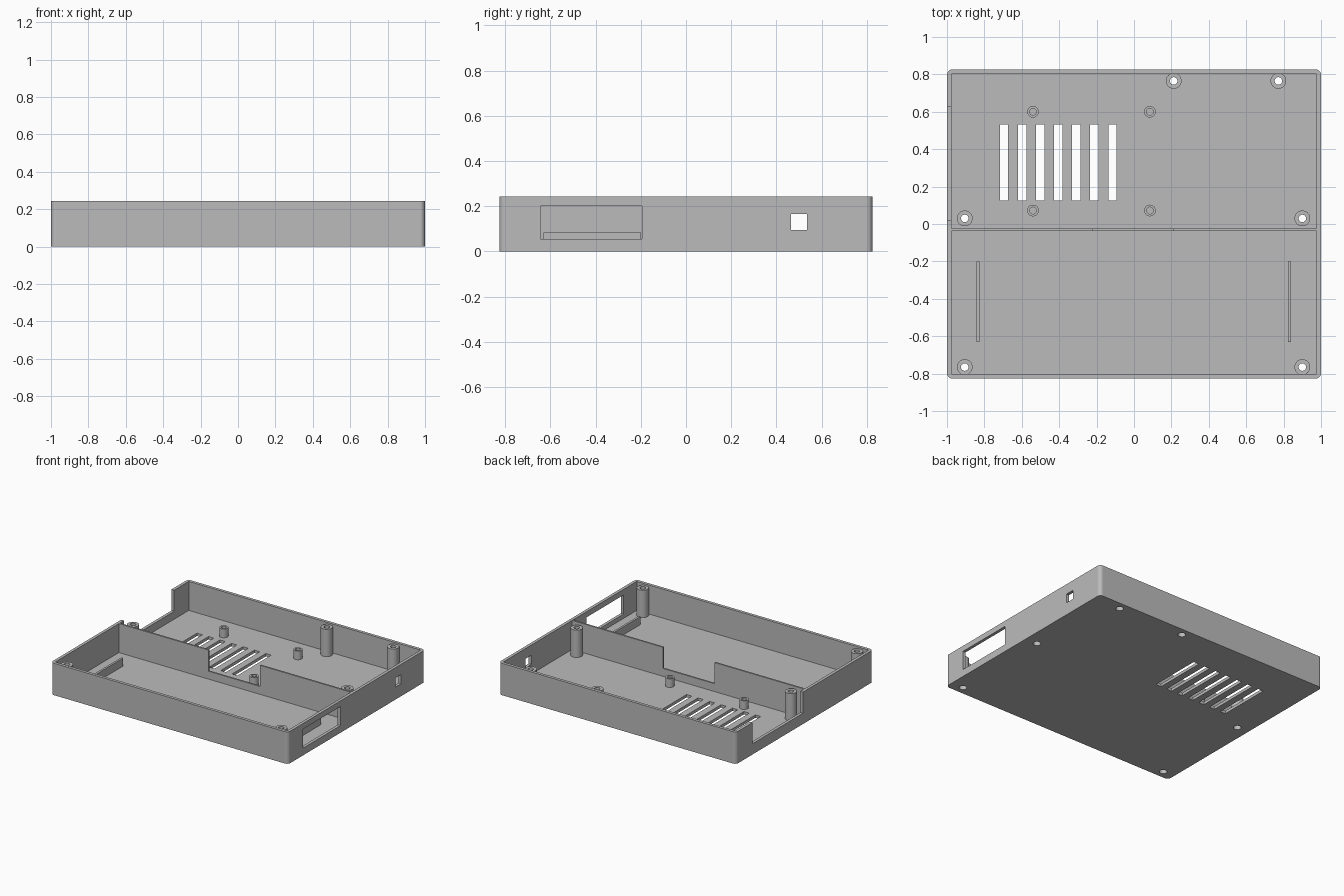
import bpy, bmesh, math
from mathutils import Vector

if "Cube" in bpy.data.objects:
    bpy.data.objects.remove(bpy.data.objects["Cube"], do_unlink=True)

HX, HY, H = 1.0, 0.826, 0.243      # half length, half depth, height
WALL, FLOOR = 0.023, 0.022
LOW = 0.082                        # level of the lowered divider and the side opening

grey = bpy.data.materials.new("plain_grey")
grey.use_nodes = True
grey.diffuse_color = (0.5, 0.5, 0.5, 1)
grey.node_tree.nodes["Principled BSDF"].inputs["Base Color"].default_value = (0.5, 0.5, 0.5, 1)


def finish(name, bm):
    bmesh.ops.recalc_face_normals(bm, faces=bm.faces[:])
    mesh = bpy.data.meshes.new(name)
    bm.to_mesh(mesh)
    bm.free()
    mesh.materials.append(grey)
    obj = bpy.data.objects.new(name, mesh)
    bpy.context.scene.collection.objects.link(obj)
    return obj


def activate(obj):
    bpy.ops.object.select_all(action='DESELECT')
    obj.select_set(True)
    bpy.context.view_layer.objects.active = obj


def box(name, low, high, corner=0):
    """Box between two corners, with optional rounded upright edges."""
    bm = bmesh.new()
    bmesh.ops.create_cube(bm, size=1)
    for v in bm.verts:
        v.co = Vector([h if c > 0 else l for c, l, h in zip(v.co, low, high)])
    if corner:
        upright = [e for e in bm.edges
                   if abs(e.verts[0].co.z - e.verts[1].co.z) > 0.1]
        bmesh.ops.bevel(bm, geom=upright, offset=corner, segments=8,
                        profile=0.5, affect='EDGES')
    return finish(name, bm)


def lathe(name, profile, x, y, sides=32):
    """Turn a profile of (radius, height) points about an upright axis."""
    bm = bmesh.new()
    rings = []
    for k in range(sides):
        a = math.tau * k / sides
        rings.append([bm.verts.new((r * math.cos(a), r * math.sin(a), z))
                      for r, z in profile])
    n = len(profile)
    for k in range(sides):
        a, b = rings[k], rings[(k + 1) % sides]
        for i in range(n):
            j = (i + 1) % n
            bm.faces.new((a[i], b[i], b[j], a[j]))
    obj = finish(name, bm)
    obj.location = (x, y, 0)
    activate(obj)
    bpy.ops.object.shade_smooth_by_angle(angle=math.radians(30))
    return obj


def rod(name, radius, x, y, z0, z1, sides=32):
    bm = bmesh.new()
    bmesh.ops.create_cone(bm, cap_ends=True, segments=sides, radius1=radius,
                          radius2=radius, depth=z1 - z0)
    # Match the ring positions used by lathe()
    for v in bm.verts:
        v.co += Vector((x, y, (z0 + z1) / 2))
    return finish(name, bm)


posts = [(-0.905, 0.03), (0.9, 0.03), (-0.905, -0.765), (0.9, -0.765),
         (0.212, 0.765), (0.772, 0.765)]
BORE, SCREW = 0.027, 0.02

# Open tray
case = box("case_tray", (-HX, -HY, 0), (HX, HY, H), corner=0.028)
cutters = [box("cavity_cutter", (-HX + WALL, -HY + WALL, FLOOR),
               (HX - WALL, HY - WALL, H + 0.1))]

# Vent slots in the floor
for i in range(7):
    x = -0.695 + 0.0967 * i
    cutters.append(box("vent_cutter", (x - 0.0225, 0.125, -0.1), (x + 0.0225, 0.532, 0.1)))

# Screw holes in the floor
for x, y in posts:
    cutters.append(rod("screw_cutter", BORE, x, y, -0.1, 0.1))

# Window and square port on the +x wall, open notch on the -x wall
cutters.append(box("window_cutter", (0.95, -0.645, 0.055), (1.1, -0.195, 0.2)))
cutters.append(box("port_cutter", (0.95, 0.465, 0.095), (1.1, 0.535, 0.165)))
cutters.append(box("notch_cutter", (-1.1, 0.022, LOW), (-0.95, 0.628, 0.4)))

activate(case)
for cutter in cutters:
    mod = case.modifiers.new("cut", 'BOOLEAN')
    mod.operation = 'DIFFERENCE'
    mod.solver = 'EXACT'
    mod.object = cutter
    bpy.ops.object.modifier_apply(modifier=mod.name)
    bpy.data.objects.remove(cutter, do_unlink=True)

# Divider wall with a lowered middle
bm = bmesh.new()
end = HX - WALL
outline = [(-end, FLOOR), (end, FLOOR), (end, H), (0.212, H),
           (0.212, LOW), (-0.222, LOW), (-0.222, H), (-end, H)]
face = bm.faces.new([bm.verts.new((x, -0.038, z)) for x, z in outline])
moved = bmesh.ops.extrude_face_region(bm, geom=[face])["geom"]
bmesh.ops.translate(bm, vec=(0, 0.013, 0),
                    verts=[g for g in moved if isinstance(g, bmesh.types.BMVert)])
finish("divider_wall", bm)

# Tall screw posts, bored wider from below
top = 0.23
for x, y in posts:
    lathe("screw_post", [(0.042, FLOOR), (0.042, top), (SCREW, top),
                         (SCREW, 0.1), (BORE, 0.1), (BORE, FLOOR)], x, y)

# Short board standoffs with blind holes
for x in (-0.54, 0.085):
    for y in (0.072, 0.6):
        lathe("board_standoff", [(0.031, FLOOR), (0.031, 0.088),
                                 (0.018, 0.088), (0.018, FLOOR)], x, y)

# Low holding ribs in the front bay
for x in (-0.835, 0.832):
    box("holding_rib", (x - 0.008, -0.63, FLOOR), (x + 0.008, -0.2, 0.083))
